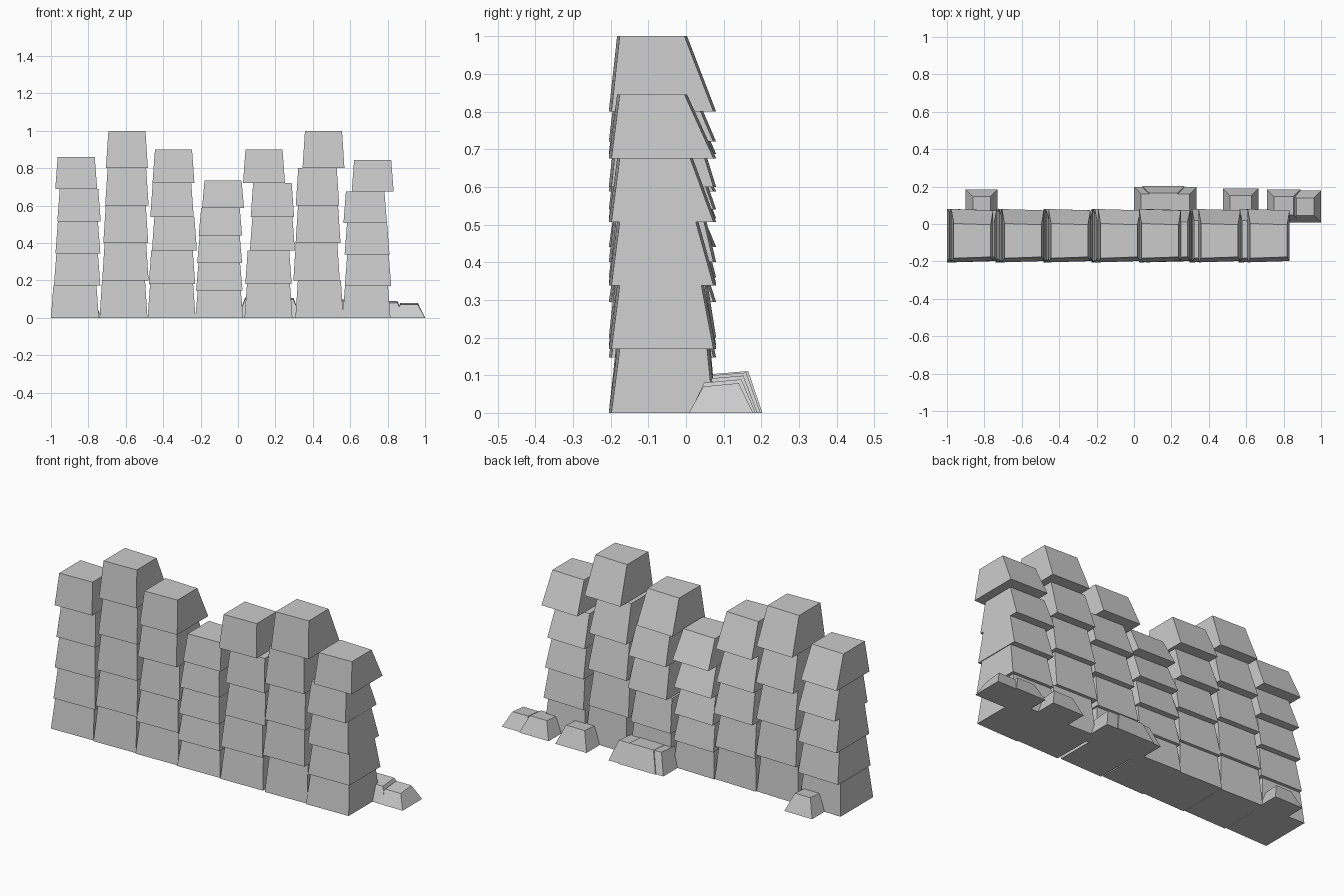
import bpy
import bmesh

default_cube = bpy.data.objects.get("Cube")
if default_cube:
    bpy.data.objects.remove(default_cube, do_unlink=True)

# One plain stone colour
stone = bpy.data.materials.new("grey stone")
stone.use_nodes = True
stone_colour = (0.6, 0.6, 0.6, 1)
stone.diffuse_color = stone_colour
stone.node_tree.nodes["Principled BSDF"].inputs["Base Color"].default_value = stone_colour


def add_block(bm, bottom, top, wedge=0, tilt=0):
    """Tapered block between two rectangles (left, right, front, back, height)."""
    cube = bmesh.ops.create_cube(bm, size=2)
    for vert in cube["verts"]:
        sx, sy, sz = vert.co
        x0, x1, y0, y1, z = top if sz > 0 else bottom
        vert.co.x = x1 if sx > 0 else x0
        vert.co.y = y1 if sy > 0 else y0
        vert.co.z = z
        if sx > 0:
            # The +x end of each block is slightly thinner
            vert.co.y -= wedge * sy
        if sz > 0 and sy > 0:
            vert.co.z += tilt


def finish(bm, name):
    bmesh.ops.recalc_face_normals(bm, faces=bm.faces)
    mesh = bpy.data.meshes.new(name)
    bm.to_mesh(mesh)
    bm.free()
    mesh.materials.append(stone)
    obj = bpy.data.objects.new(name, mesh)
    bpy.context.collection.objects.link(obj)
    return obj


# Wall columns: total height, then the centre of each stacked block
columns = [
    (0.86, (-0.872, -0.86, -0.856, -0.85, -0.865)),
    (1.0, (-0.612, -0.602, -0.6, -0.594, -0.594)),
    (0.9, (-0.355, -0.353, -0.34, -0.353, -0.345)),
    (0.735, (-0.1, -0.1, -0.098, -0.094, -0.08)),
    (0.9, (0.163, 0.163, 0.184, 0.184, 0.139)),
    (1.0, (0.435, 0.42, 0.428, 0.425, 0.457)),
    (0.845, (0.687, 0.695, 0.69, 0.68, 0.72)),
]

for number, (height, centres) in enumerate(columns, 1):
    bm = bmesh.new()
    step = height / len(centres)
    for level, centre in enumerate(centres):
        half = 0.128 - 0.004 * level
        inset = 0.013
        back_top = 0.063 - 0.015 * level
        z = level * step
        add_block(
            bm,
            (centre - half, centre + half, -0.205, 0.08, z),
            (centre - half + inset, centre + half - inset, -0.183, back_top, z + step),
            wedge=0.007,
        )
    finish(bm, f"wall_column_{number}")

# Fallen stones behind the wall: left, right, front, back, height
rubble = [
    (-0.9, -0.73, 0.0, 0.185, 0.085),
    (0.0, 0.18, 0.01, 0.198, 0.1),
    (0.045, 0.27, 0.02, 0.203, 0.102),
    (0.19, 0.335, 0.01, 0.198, 0.098),
    (0.475, 0.665, 0.01, 0.19, 0.09),
    (0.71, 0.89, 0.01, 0.185, 0.08),
    (0.83, 1.0, 0.008, 0.178, 0.07),
]

for number, (left, right, front, back, height) in enumerate(rubble, 1):
    bm = bmesh.new()
    inset = 0.038
    add_block(
        bm,
        (left, right, front, back, 0),
        (left + inset, right - inset, front + inset, back - inset, height),
        tilt=0.009,
    )
    finish(bm, f"fallen_stone_{number}")
